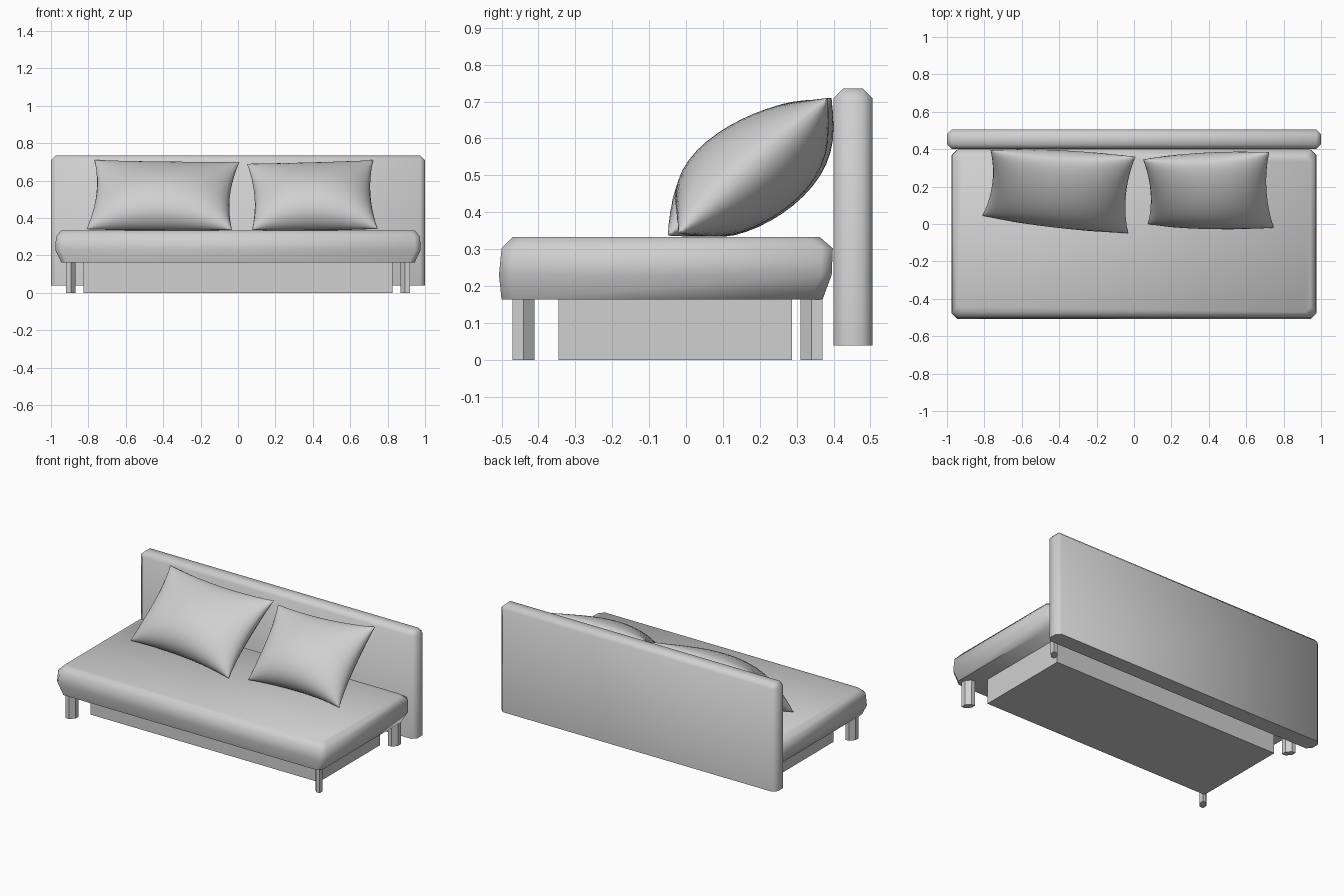
import bpy, bmesh, math
from mathutils import Vector

cube = bpy.data.objects.get("Cube")
if cube:
    bpy.data.objects.remove(cube, do_unlink=True)

grey = bpy.data.materials.new("light grey")
grey.use_nodes = True
colour = (0.63, 0.63, 0.63, 1)
grey.diffuse_color = colour
grey.node_tree.nodes["Principled BSDF"].inputs["Base Color"].default_value = colour


def finish(name, bm, smooth=None):
    bmesh.ops.recalc_face_normals(bm, faces=bm.faces)
    mesh = bpy.data.meshes.new(name)
    bm.to_mesh(mesh)
    bm.free()
    mesh.materials.append(grey)
    obj = bpy.data.objects.new(name, mesh)
    bpy.context.collection.objects.link(obj)
    if smooth:
        bpy.ops.object.select_all(action="DESELECT")
        obj.select_set(True)
        bpy.context.view_layer.objects.active = obj
        bpy.ops.object.shade_smooth_by_angle(angle=math.radians(smooth))
    return obj


def loft(rings):
    """Skin closed rings of equal length and cap both ends."""
    bm = bmesh.new()
    loops = [[bm.verts.new(p) for p in ring] for ring in rings]
    n = len(loops[0])
    for a, b in zip(loops, loops[1:]):
        for i in range(n):
            j = (i + 1) % n
            bm.faces.new((a[i], a[j], b[j], b[i]))
    bm.faces.new(loops[0][::-1])
    bm.faces.new(loops[-1])
    return bm


def box(x, y0, y1, z0, z1):
    return loft([[(-x, y0, z), (x, y0, z), (x, y1, z), (-x, y1, z)] for z in (z0, z1)])


# Mattress seat: rectangular rings with clipped corners
def seat_ring(x, y0, y1, z, c=0.03):
    return [(-x + c, y0, z), (x - c, y0, z), (x, y0 + c, z), (x, y1 - c, z),
            (x - c, y1, z), (-x + c, y1, z), (-x, y1 - c, z), (-x, y0 + c, z)]


finish("seat", loft([
    seat_ring(0.945, -0.5, 0.37, 0.163),
    seat_ring(0.977, -0.507, 0.395, 0.23),
    seat_ring(0.973, -0.5, 0.398, 0.302),
    seat_ring(0.945, -0.47, 0.362, 0.333)]), 60)

# Backrest: slab bevelled everywhere except along the bottom
bm = box(1.0, 0.4, 0.505, 0.038, 0.735)
edges = [e for e in bm.edges if max(v.co.z for v in e.verts) > 0.5]
bmesh.ops.bevel(bm, geom=edges, offset=0.026, segments=1, affect="EDGES")
finish("backrest", bm, 60)

# Storage base below the seat
finish("base", box(0.827, -0.345, 0.288, 0, 0.165))

# Legs: square posts with two opposite corners cut off
footprint = [(1, 1), (1, 0), (0, -1), (-1, -1), (-1, 0), (0, 1)]
for end, cy, sy in (("front", -0.44, -1), ("rear", 0.34, 1)):
    for side, sx in (("right", -1), ("left", 1)):
        rings = [[(sx * (0.894 + 0.026 * u), cy + sy * 0.03 * v, z) for u, v in footprint]
                 for z in (0, 0.165)]
        finish(f"{end}_{side}_leg", loft(rings))


# Pillows: puffed grids stretched between four corner points
def pillow(name, bl, br, tr, tl, pinch, n=20):
    bl, br, tr, tl = map(Vector, (bl, br, tr, tl))
    normal = ((br - bl) + (tr - tl)).cross((tl - bl) + (tr - br)).normalized()
    bm = bmesh.new()

    def point(i, j, side):
        u, v = -math.cos(math.pi * i / n), -math.cos(math.pi * j / n)
        s = u * (1 - pinch * (1 - v * v)) / 2 + 0.5
        t = v * (1 - 0.09 * (1 - u * u)) / 2 + 0.5
        p = bl.lerp(br, s).lerp(tl.lerp(tr, s), t)
        puff = math.sqrt(max(0, (1 - u * u) * (1 - v * v)))
        depth = 0.132 * (1 - 0.3 * v) if side > 0 else 0.145 * (1 + 0.15 * v)
        p += normal * side * depth * puff
        p.z = max(p.z, 0.334)
        p.y = min(p.y, 0.4)
        return p

    for side in (1, -1):
        grid = [[bm.verts.new(point(i, j, side)) for j in range(n + 1)] for i in range(n + 1)]
        for i in range(n):
            for j in range(n):
                bm.faces.new((grid[i][j], grid[i + 1][j], grid[i + 1][j + 1], grid[i][j + 1]))
    bmesh.ops.remove_doubles(bm, verts=bm.verts, dist=0.0005)
    finish(name, bm, 70)


pillow("right_pillow", (-0.81, 0.045, 0.34), (-0.032, -0.05, 0.336),
       (0.008, 0.36, 0.70), (-0.767, 0.395, 0.71), 0.08)
pillow("left_pillow", (0.075, 0.0, 0.336), (0.747, -0.02, 0.342),
       (0.723, 0.385, 0.71), (0.048, 0.345, 0.69), 0.08)
